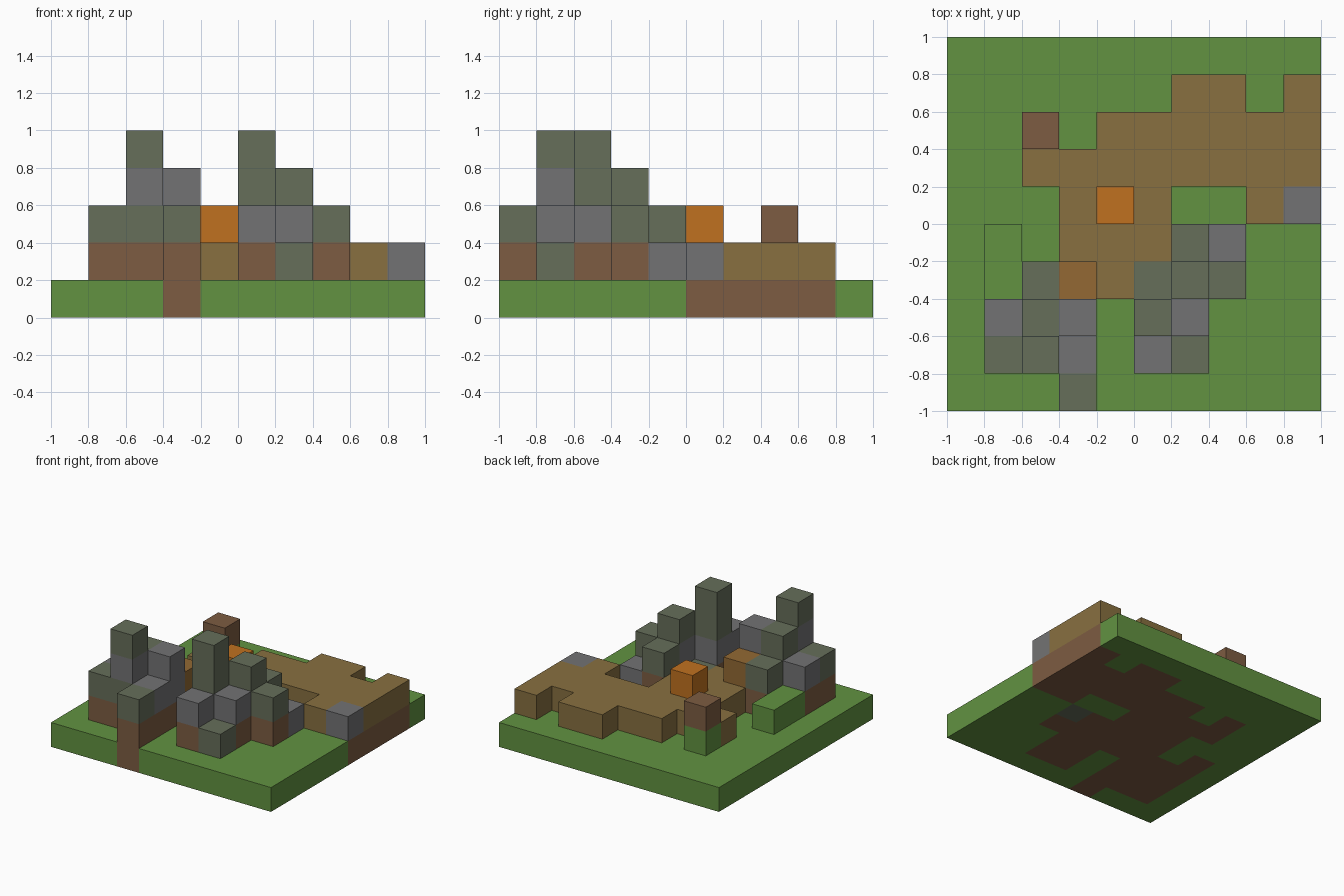
import bpy, bmesh
from mathutils import Vector

cube = bpy.data.objects.get("Cube")
if cube:
    bpy.data.objects.remove(cube, do_unlink=True)

CELL = 0.2
N = 10

# Flat colours, keyed by block letter
COLOURS = {
    "g": ("grass", (0.122, 0.288, 0.053)),
    "d": ("dirt", (0.205, 0.107, 0.054)),
    "p": ("path_tan", (0.246, 0.162, 0.051)),
    "s": ("stone_grey", (0.171, 0.171, 0.174)),
    "m": ("mossy_stone", (0.133, 0.156, 0.102)),
    "o": ("bright_orange", (0.53, 0.165, 0.014)),
    "w": ("wood_brown", (0.292, 0.141, 0.033)),
}
LETTERS = list(COLOURS)


def make_material(name, rgb):
    mat = bpy.data.materials.new(name)
    mat.use_nodes = True
    mat.diffuse_color = (*rgb, 1)
    mat.node_tree.nodes["Principled BSDF"].inputs["Base Color"].default_value = (*rgb, 1)
    return mat


MATERIALS = {k: make_material(*v) for k, v in COLOURS.items()}

# Parts: (column, row) -> block letters stacked upward from the ground slab's top
parts = {
    "path": {},
    "west_ruin": {
        (3, 0): "dm",
        (1, 1): "dm", (2, 1): "dmsm", (3, 1): "ds",
        (1, 2): "ds", (2, 2): "dsm", (3, 2): "dss",
        (2, 3): "dm",
    },
    "east_ruin": {
        (5, 1): "ds", (6, 1): "m",
        (5, 2): "dsmm", (6, 2): "ds",
        (5, 3): "m", (6, 3): "dsm", (7, 3): "dm",
        (6, 4): "dm", (7, 4): "s",
    },
    "crate": {(3, 3): "dw"},
    "grass_step": {(1, 3): "g", (1, 4): "g"},
    "boulder": {(9, 5): "s"},
    "stump": {(2, 7): "gd"},
    "campfire": {(4, 5): "po"},
}

# Path: runs of columns along each row
for row, first, last in [(3, 4, 4), (4, 3, 5), (5, 3, 3), (5, 5, 5), (5, 8, 8),
                         (6, 2, 9), (7, 4, 9), (8, 6, 7), (8, 9, 9)]:
    for col in range(first, last + 1):
        parts["path"][col, row] = "p"

# Block lookup per part
cells = {name: {(c, r, k + 1): letter
                for (c, r), stack in cols.items() for k, letter in enumerate(stack)}
         for name, cols in parts.items()}
covered = {(c, r) for cols in parts.values() for c, r in cols}

# Ground slab: grass in the open, dirt beneath anything built on it
cells["ground"] = {(c, r, 0): "d" if (c, r) in covered else "g"
                   for c in range(N) for r in range(N)}
cells["ground"][7, 4, 0] = "m"

filled = {cell for part in cells.values() for cell in part}


def build_part(name, blocks):
    """Make only the exposed faces of a group of blocks, then merge flat areas."""
    bm = bmesh.new()
    used = sorted(set(blocks.values()), key=LETTERS.index)
    for cell, letter in blocks.items():
        centre = Vector(cell) + Vector((0.5, 0.5, 0.5))
        for axis in range(3):
            for sign in (-1, 1):
                normal = Vector((0, 0, 0))
                normal[axis] = sign
                if tuple(int(a + b) for a, b in zip(cell, normal)) in filled:
                    continue
                u, v = Vector((0, 0, 0)), Vector((0, 0, 0))
                u[(axis + 1) % 3] = 0.5
                v[(axis + 2) % 3] = 0.5 * sign
                mid = centre + normal / 2
                corners = [mid - u - v, mid + u - v, mid + u + v, mid - u + v]
                shift = Vector((N / 2, N / 2, 0))
                face = bm.faces.new([bm.verts.new((p - shift) * CELL) for p in corners])
                face.material_index = used.index(letter)
    bmesh.ops.remove_doubles(bm, verts=bm.verts, dist=0.001)
    bmesh.ops.dissolve_limit(bm, angle_limit=0.01, verts=bm.verts, edges=bm.edges,
                             delimit={"MATERIAL"})
    mesh = bpy.data.meshes.new(name)
    bm.to_mesh(mesh)
    bm.free()
    for letter in used:
        mesh.materials.append(MATERIALS[letter])
    bpy.context.collection.objects.link(bpy.data.objects.new(name, mesh))


for part_name, part_blocks in cells.items():
    build_part(part_name, part_blocks)
